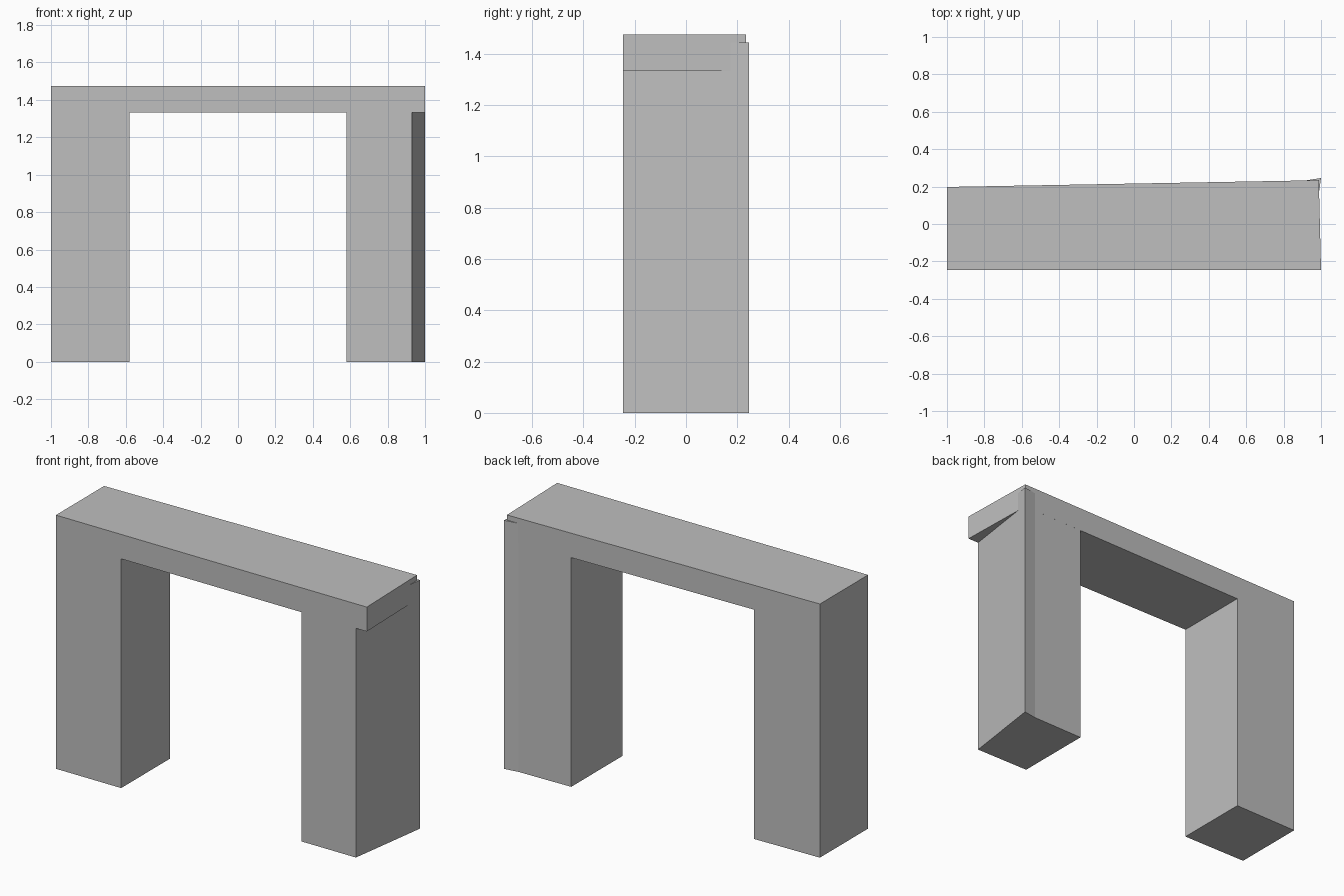
import bpy
import bmesh

cube = bpy.data.objects.get("Cube")
if cube:
    bpy.data.objects.remove(cube, do_unlink=True)

grey = bpy.data.materials.new("plain_grey")
grey.use_nodes = True
colour = (0.52, 0.52, 0.52, 1)
grey.diffuse_color = colour
grey.node_tree.nodes["Principled BSDF"].inputs["Base Color"].default_value = colour

FRONT = -0.245
LINTEL_BOTTOM, TOP = 1.333, 1.475


def back(x):
    """Depth of the slightly skewed rear wall at x."""
    return 0.216 + 0.018 * x


def prism(name, plan, z0, z1):
    """Extrude a counter-clockwise plan outline from z0 up to z1."""
    bm = bmesh.new()
    base = bm.faces.new([bm.verts.new((x, y, z0)) for x, y in plan])
    top = bmesh.ops.extrude_face_region(bm, geom=[base])["geom"]
    verts = [v for v in top if isinstance(v, bmesh.types.BMVert)]
    bmesh.ops.translate(bm, vec=(0, 0, z1 - z0), verts=verts)
    bmesh.ops.recalc_face_normals(bm, faces=bm.faces)
    mesh = bpy.data.meshes.new(name)
    bm.to_mesh(mesh)
    bm.free()
    mesh.materials.append(grey)
    obj = bpy.data.objects.new(name, mesh)
    bpy.context.collection.objects.link(obj)
    return obj


# Lintel spanning both piers
prism("lintel", [(-1, FRONT), (1, FRONT), (0.988, back(1)), (-1, back(-1))],
      LINTEL_BOTTOM, TOP)

# Straight pier
prism("right_pier", [(-1, FRONT), (-0.58, FRONT),
                     (-0.58, back(-0.58)), (-1, back(-1))], 0, LINTEL_BOTTOM)

# Pier with a slanted outer wall and a flared rear corner
prism("left_pier", [(0.58, FRONT), (0.93, FRONT), (1, 0.246),
                    (0.915, back(0.915)), (0.58, back(0.58))], 0, 1.445)
